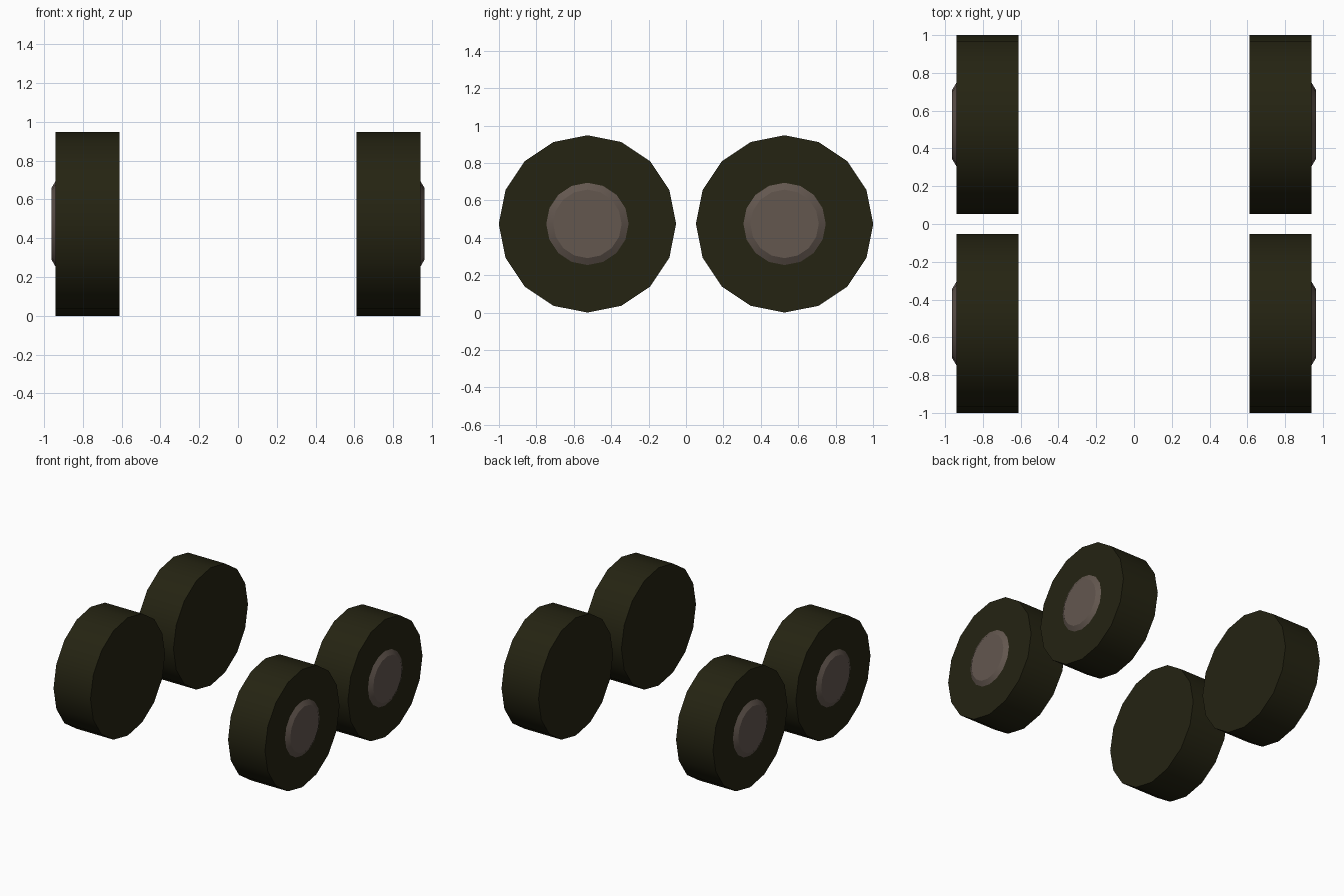
import bpy, bmesh, math

if "Cube" in bpy.data.objects:
    bpy.data.objects.remove(bpy.data.objects["Cube"])

def material(name, rgb):
    m = bpy.data.materials.new(name)
    m.diffuse_color = (*rgb, 1)
    m.use_nodes = True
    m.node_tree.nodes["Principled BSDF"].inputs["Base Color"].default_value = m.diffuse_color
    return m

rubber = material("dark_rubber", (0.018, 0.017, 0.006))
metal = material("grey_brown_metal", (0.125, 0.095, 0.078))

SIDES, CY, CZ = 16, 0.527, 0.474

def lathe(name, profile, side, y, mat):
    """Closed disc turned around the x axis; profile holds (x, radius)."""
    bm = bmesh.new()
    rings = []
    for x, r in profile:
        rings.append([bm.verts.new((side * x,
                                    y + r * math.sin(i * math.tau / SIDES),
                                    CZ + r * math.cos(i * math.tau / SIDES)))
                      for i in range(SIDES)])
    for a, b in zip(rings, rings[1:]):
        for i in range(SIDES):
            j = (i + 1) % SIDES
            bm.faces.new((a[i], a[j], b[j], b[i]))
    bm.faces.new(rings[0])
    bm.faces.new(rings[-1])
    bmesh.ops.recalc_face_normals(bm, faces=bm.faces)
    me = bpy.data.meshes.new(name)
    bm.to_mesh(me)
    bm.free()
    me.materials.append(mat)
    ob = bpy.data.objects.new(name, me)
    bpy.context.collection.objects.link(ob)
    bpy.context.view_layer.objects.active = ob
    bpy.ops.object.select_all(action='DESELECT')
    ob.select_set(True)
    bpy.ops.object.shade_smooth_by_angle(angle=math.radians(30))

# four wheels: tyre plus bevelled hub cap on the outer side
for side, sname in ((-1, "left"), (1, "right")):
    for y, yname in ((-CY, "front"), (CY, "back")):
        lathe(f"{yname}_{sname}_tyre", [(0.612, 0.474), (0.941, 0.474)], side, y, rubber)
        lathe(f"{yname}_{sname}_hub", [(0.92, 0.22), (0.941, 0.22), (0.963, 0.183)], side, y, metal)
